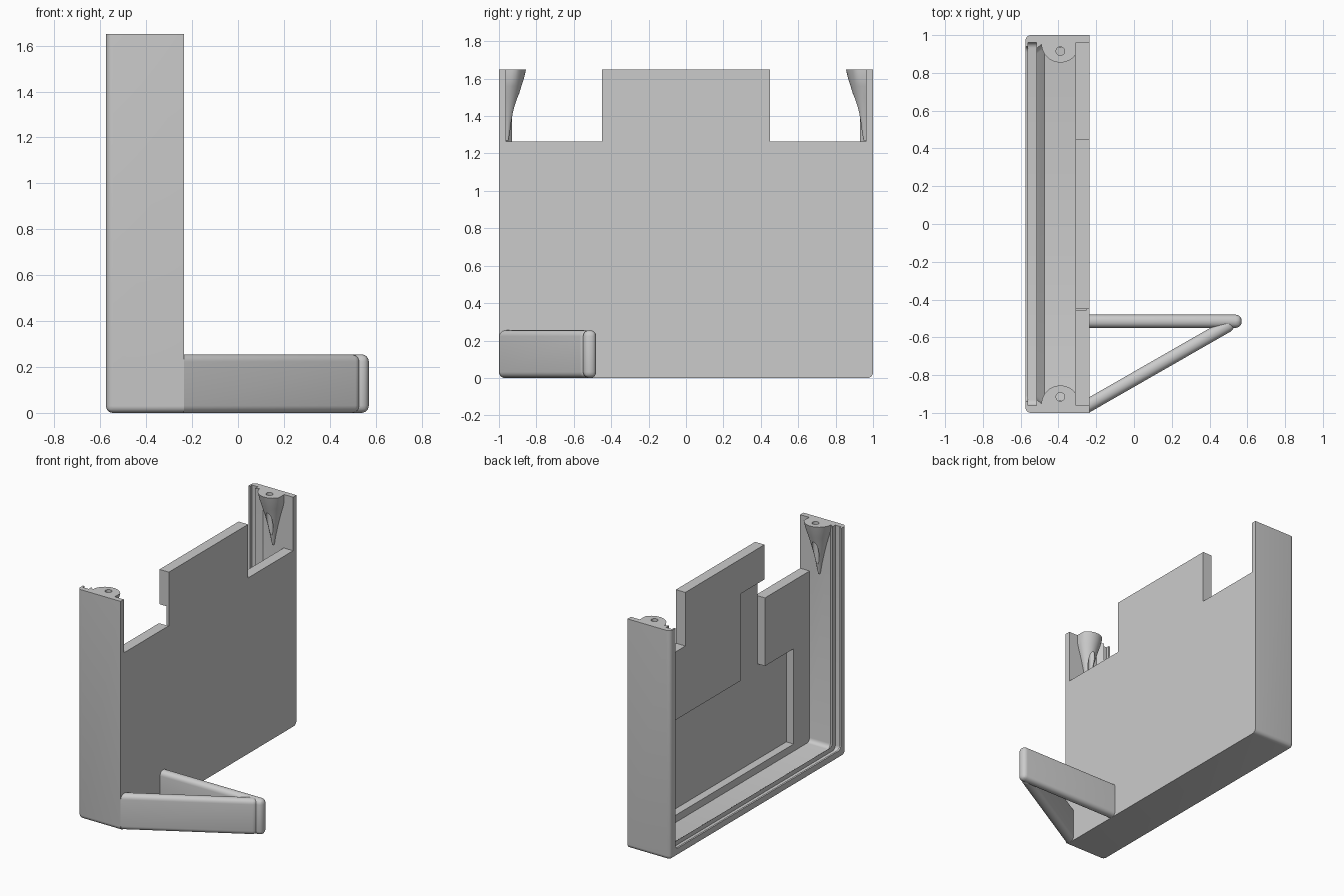
import bpy, bmesh, math
from mathutils import Vector

cube = bpy.data.objects.get("Cube")
if cube:
    bpy.data.objects.remove(cube, do_unlink=True)

grey = bpy.data.materials.new("light_grey")
grey.use_nodes = True
grey.diffuse_color = (0.6, 0.6, 0.6, 1)
grey.node_tree.nodes["Principled BSDF"].inputs["Base Color"].default_value = (0.6, 0.6, 0.6, 1)


def finish(name, bm):
    bmesh.ops.recalc_face_normals(bm, faces=bm.faces)
    mesh = bpy.data.meshes.new(name)
    bm.to_mesh(mesh)
    bm.free()
    mesh.materials.append(grey)
    ob = bpy.data.objects.new(name, mesh)
    bpy.context.collection.objects.link(ob)
    return ob


def loft(rings):
    """Closed solid through rings of equal point count."""
    bm = bmesh.new()
    rows = [[bm.verts.new(p) for p in ring] for ring in rings]
    n = len(rows[0])
    for a, b in zip(rows, rows[1:]):
        for i in range(n):
            j = (i + 1) % n
            bm.faces.new((a[i], a[j], b[j], b[i]))
    bm.faces.new(rows[0])
    bm.faces.new(rows[-1])
    return bm


def prism(outline, z0, z1):
    return loft([[(x, y, z) for x, y in outline] for z in (z0, z1)])


def box(x0, x1, y0, y1, z0, z1):
    return prism([(x0, y0), (x1, y0), (x1, y1), (x0, y1)], z0, z1)


def round_edges(bm, rule, radius):
    edges = [e for e in bm.edges if rule(e.verts[0].co, e.verts[1].co)]
    bmesh.ops.bevel(bm, geom=edges, offset=radius, segments=6, profile=0.5, affect='EDGES')


def activate(ob):
    bpy.ops.object.select_all(action='DESELECT')
    ob.select_set(True)
    bpy.context.view_layer.objects.active = ob


def cut(ob, bm):
    cutter = finish("cutter", bm)
    cutter.hide_render = True
    mod = ob.modifiers.new("cut", 'BOOLEAN')
    mod.operation, mod.solver, mod.object = 'DIFFERENCE', 'EXACT', cutter
    activate(ob)
    bpy.ops.object.modifier_apply(modifier=mod.name)
    bpy.data.objects.remove(cutter, do_unlink=True)


def smooth(ob):
    activate(ob)
    bpy.ops.object.shade_smooth_by_angle(angle=math.radians(35))


BACK, FRONT, INNER, TOP, NOTCH = -0.575, -0.235, -0.31, 1.65, 1.265

# Housing block: rounded open-side outline and lower corners
bm = box(BACK, FRONT, -1, 1, 0, TOP)


def outer_edge(a, b):
    open_side = max(a.x, b.x) < BACK + 0.01 and min(a.z, b.z) < 0.01
    lower_end = max(a.z, b.z) < 0.01 and abs(a.y - b.y) < 0.01
    return open_side or lower_end


round_edges(bm, outer_edge, 0.03)
housing = finish("housing", bm)


# Cavity with a lid groove and sloping ridge around the open side
def cavity_ring(x, inset, r=0.03):
    w = 1 - inset
    ring = [(x, w, 1.8), (x, -w, 1.8)]
    for side, start in ((-1, 180), (1, 270)):
        for k in range(5):
            t = math.radians(start + k * 22.5)
            ring.append((x, side * (w - r) + r * math.cos(t), inset + r + r * math.sin(t)))
    return ring


sections = ((-0.6, 0.06), (-0.562, 0.06), (-0.562, 0.038), (-0.515, 0.038),
            (-0.515, 0.07), (-0.475, 0.038), (INNER, 0.038))
cut(housing, loft([cavity_ring(x, d) for x, d in sections]))

# Notches at both upper corners of the broad wall
for y0, y1 in ((-0.962, -0.45), (0.45, 0.962)):
    cut(housing, box(INNER - 0.03, -0.2, y0, y1, NOTCH, 1.8))

# Shallow pocket and cable channel inside the broad wall
POCKET = -0.252
cut(housing, box(INNER - 0.03, POCKET, -0.78, 0.78, 0.09, 0.775))
cut(housing, box(INNER - 0.03, POCKET, -0.455, -0.18, 0.7, 1.40))
smooth(housing)

# Tapering screw bosses at the top of the end walls
BX, BY = -0.39, 0.955
for name, s in (("front_screw_boss", -1), ("rear_screw_boss", 1)):
    rings = []
    for z, r in ((1.27, 0.006), (1.34, 0.018), (1.42, 0.036), (1.5, 0.057),
                 (1.56, 0.075), (1.6, 0.088), (TOP, 0.1)):
        ring = []
        for k in range(33):
            t = math.pi * (1 + k / 32)
            x = min(BX + r * math.cos(t), -0.306)
            ring.append((x, s * (BY + r * math.sin(t)), z))
        ring += [(ring[-1][0], s * 0.97, z), (ring[0][0], s * 0.97, z)]
        rings.append(ring)
    boss = finish(name, loft(rings))
    hole = bmesh.new()
    bmesh.ops.create_cone(hole, cap_ends=True, segments=24, radius1=0.023, radius2=0.023, depth=0.4)
    bmesh.ops.translate(hole, verts=hole.verts, vec=Vector((BX, s * 0.915, 1.55)))
    cut(boss, hole)
    smooth(boss)

# Triangular foot: two rounded bars meeting at a tip
ROOT = -0.24
straight = [(ROOT, -0.55), (0.57, -0.55), (0.57, -0.48), (ROOT, -0.48)]
slanted = [(ROOT, -1.0), (0.54, -0.553), (0.505, -0.492), (ROOT, -0.919)]
for name, outline in (("straight_foot_bar", straight), ("slanted_foot_bar", slanted)):
    bm = prism(outline, 0, 0.255)
    round_edges(bm, lambda a, b: max(a.x, b.x) > 0, 0.032)
    smooth(finish(name, bm))
